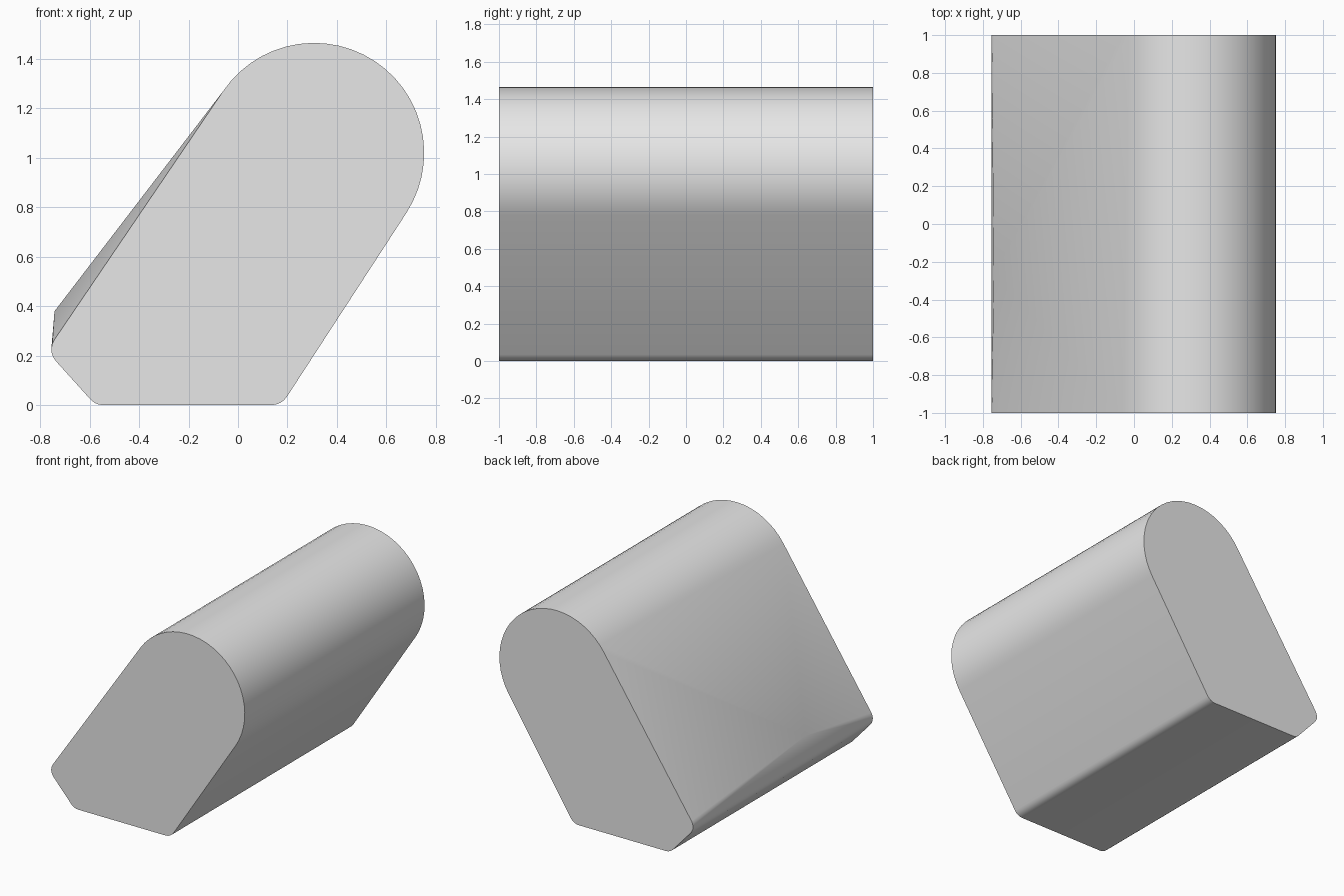
import bpy
import bmesh
from math import sin, cos, radians

cube = bpy.data.objects.get("Cube")
if cube:
    bpy.data.objects.remove(cube, do_unlink=True)

# Plain grey material
grey = bpy.data.materials.new("light_grey")
grey.use_nodes = True
colour = (0.8, 0.8, 0.8, 1)
grey.diffuse_color = colour
grey.node_tree.nodes["Principled BSDF"].inputs["Base Color"].default_value = colour


def arc(cx, cz, radius, start, end, steps):
    """Points on a circular arc in the XZ plane."""
    angles = [radians(start + (end - start) * i / steps) for i in range(steps + 1)]
    return [(cx + radius * cos(a), cz + radius * sin(a)) for a in angles]


# Leaning profile: large round top and three small rounded corners
profile = (
    arc(0.308, 1.02, 0.445, -33, 146, 26)
    + arc(-0.685, 0.225, 0.07, 146, 225, 5)
    + arc(-0.545, 0.07, 0.07, 225, 270, 3)
    + arc(0.135, 0.075, 0.075, 270, 327, 4)
)

# Solid hull between both end caps, with one bulging point on the sloped side
bm = bmesh.new()
for y in (-1, 1):
    for x, z in profile:
        bm.verts.new((x, y, z))
bm.verts.new((-0.742, -0.27, 0.38))
bmesh.ops.convex_hull(bm, input=bm.verts)
bmesh.ops.dissolve_limit(bm, angle_limit=radians(0.1), verts=bm.verts, edges=bm.edges)
bmesh.ops.recalc_face_normals(bm, faces=bm.faces)

mesh = bpy.data.meshes.new("rounded_block")
bm.to_mesh(mesh)
bm.free()
mesh.materials.append(grey)
block = bpy.data.objects.new("rounded_block", mesh)
bpy.context.collection.objects.link(block)

# Smooth sides, sharp end caps
bpy.ops.object.select_all(action="DESELECT")
block.select_set(True)
bpy.context.view_layer.objects.active = block
bpy.ops.object.shade_smooth_by_angle(angle=radians(30))
